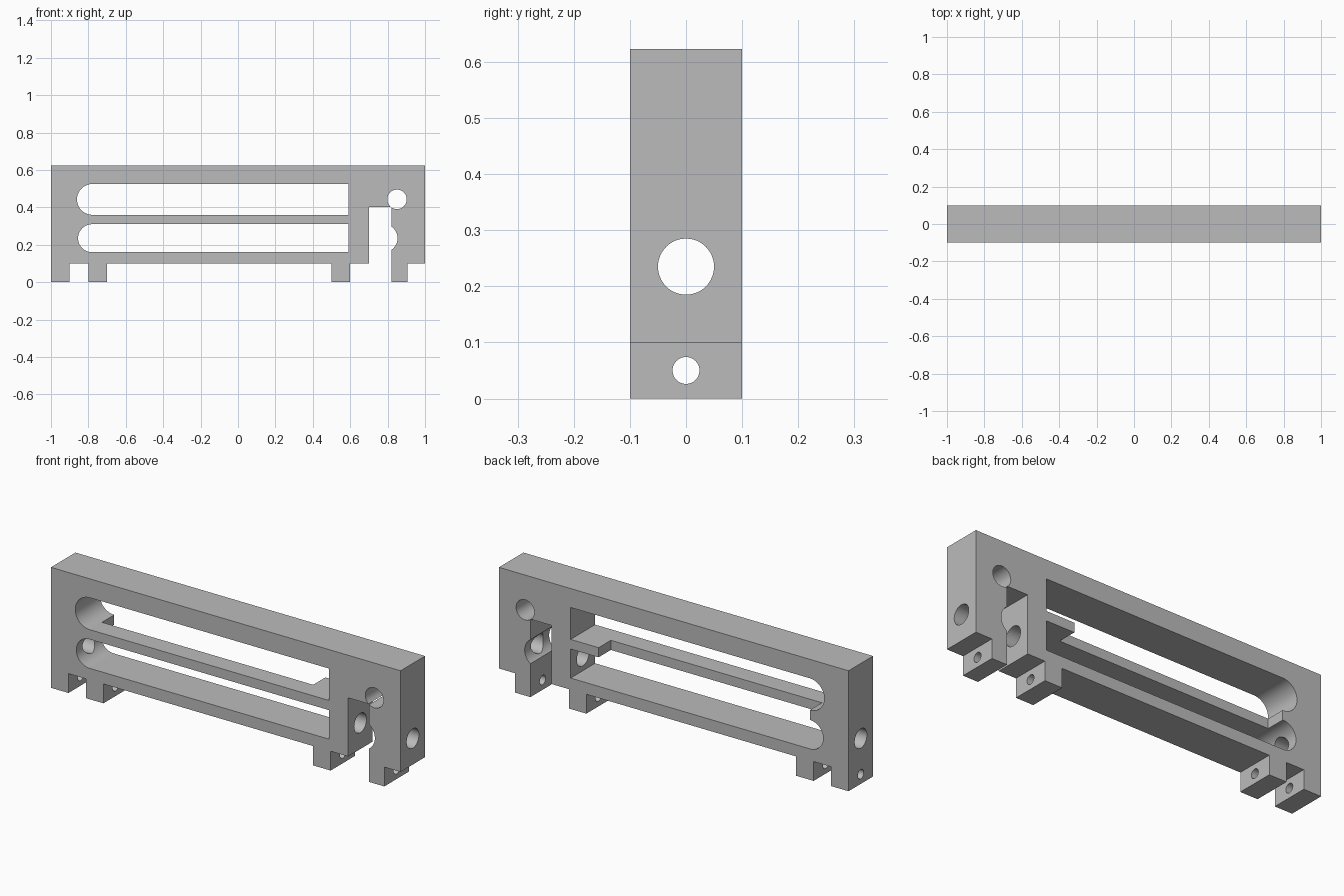
import bpy
import bmesh
from math import pi, sin, cos, acos, radians
from mathutils import Matrix

if "Cube" in bpy.data.objects:
    bpy.data.objects.remove(bpy.data.objects["Cube"], do_unlink=True)

HALF_DEPTH = 0.1
FLOOR = 0.1        # underside of the frame, above the feet
TOP = 0.623

grey = bpy.data.materials.new("matte_grey")
grey.use_nodes = True
grey.diffuse_color = (0.5, 0.5, 0.5, 1)
grey.node_tree.nodes["Principled BSDF"].inputs["Base Color"].default_value = (0.5, 0.5, 0.5, 1)


def add_object(name, bm):
    bmesh.ops.recalc_face_normals(bm, faces=bm.faces)
    mesh = bpy.data.meshes.new(name)
    bm.to_mesh(mesh)
    bm.free()
    mesh.materials.append(grey)
    obj = bpy.data.objects.new(name, mesh)
    bpy.context.collection.objects.link(obj)
    return obj


def arc(cx, cz, r, start, end, steps=24):
    angles = [start + (end - start) * i / steps for i in range(steps + 1)]
    return [(cx + r * cos(a), cz + r * sin(a)) for a in angles]


def prism(name, outline, y0, y1):
    """Extrude an x-z outline along y."""
    bm = bmesh.new()
    face = bm.faces.new([bm.verts.new((x, y0, z)) for x, z in outline])
    ext = bmesh.ops.extrude_face_region(bm, geom=[face])
    verts = [v for v in ext["geom"] if isinstance(v, bmesh.types.BMVert)]
    bmesh.ops.translate(bm, verts=verts, vec=(0, y1 - y0, 0))
    return add_object(name, bm)


def rod(name, axis, centre, r, length):
    """Round cutter along x or y."""
    bm = bmesh.new()
    turn = Matrix.Rotation(pi / 2, 4, "Y" if axis == "x" else "X")
    bmesh.ops.create_cone(bm, cap_ends=True, segments=48, radius1=r, radius2=r,
                          depth=length, matrix=Matrix.Translation(centre) @ turn)
    return add_object(name, bm)


def slot(name, left, right, low, high):
    """Long opening with a round left end and a square right end."""
    r = (high - low) / 2
    outline = arc(left + r, low + r, r, pi / 2, 3 * pi / 2)
    return prism(name, outline + [(right, low), (right, high)], -0.2, 0.2)


# Frame outline: feet along the bottom, then the open channel with its round relief
outline = [(-1, TOP)]
for left, right in [(-1, -0.9), (-0.8, -0.7), (0.5, 0.6)]:
    if left > -1:
        outline.append((left, FLOOR))
    outline += [(left, 0), (right, 0), (right, FLOOR)]
outline += [(0.7, FLOOR), (0.7, 0.403), (0.82, 0.403)]
relief_x, relief_z, relief_r = 0.778, 0.235, 0.075
half = acos((0.82 - relief_x) / relief_r)
outline += arc(relief_x, relief_z, relief_r, half, -half)
outline += [(0.82, 0), (0.907, 0), (0.907, FLOOR), (1, FLOOR), (1, TOP)]
frame = prism("frame", outline, -HALF_DEPTH, HALF_DEPTH)

# Slots, rear recess of the middle bar, cross hole and lengthwise bores
cutters = [
    slot("upper_slot", -0.861, 0.59, 0.36, 0.525),
    slot("lower_slot", -0.855, 0.59, 0.16, 0.31),
    prism("bar_recess", [(-0.778, 0.29), (0.43, 0.29), (0.43, 0.38), (-0.778, 0.38)], 0, 0.2),
    rod("cross_hole", "y", (0.85, 0, 0.443), 0.052, 0.4),
    rod("main_bore", "x", (0, 0, 0.235), 0.05, 2.4),
    rod("foot_bore", "x", (0, 0, 0.05), 0.024, 2.4),
]

bpy.ops.object.select_all(action="DESELECT")
frame.select_set(True)
bpy.context.view_layer.objects.active = frame
for cutter in cutters:
    cutter.hide_render = True
    mod = frame.modifiers.new(cutter.name, "BOOLEAN")
    mod.operation = "DIFFERENCE"
    mod.solver = "EXACT"
    mod.object = cutter
    bpy.ops.object.modifier_apply(modifier=mod.name)
    bpy.data.objects.remove(cutter, do_unlink=True)

bpy.ops.object.shade_smooth_by_angle(angle=radians(30))
